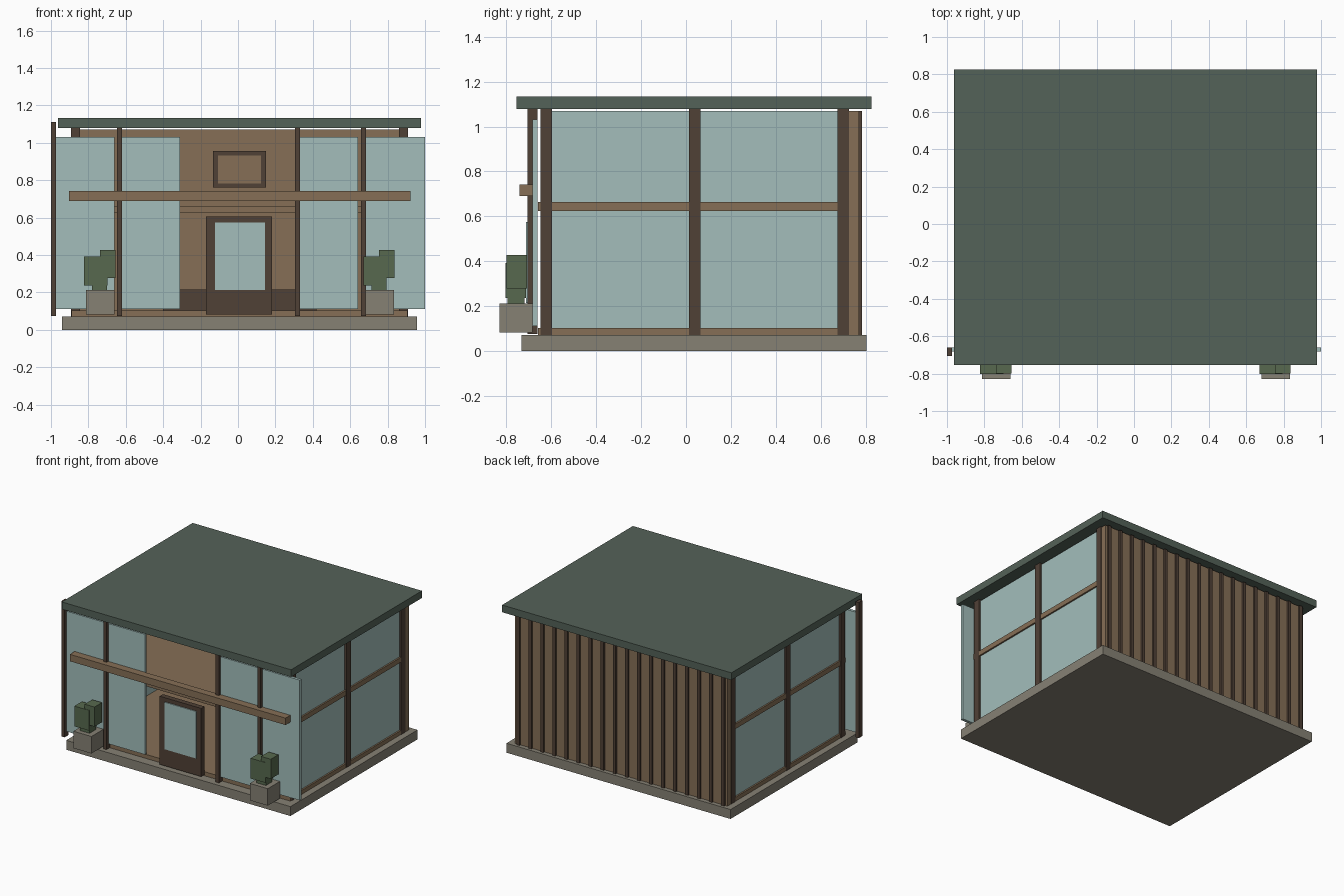
import bpy

def lin(c):
    c /= 255
    return c / 12.92 if c <= 0.04045 else ((c + 0.055) / 1.055) ** 2.4

def mat(name, r, g, b):
    m = bpy.data.materials.new(name)
    m.diffuse_color = (lin(r), lin(g), lin(b), 1)
    return m

DARK = mat("dark_wood", 80, 65, 54)
WOOD = mat("warm_wood", 134, 111, 86)
STONE = mat("stone", 134, 129, 116)
ROOF = mat("green_roof", 84, 98, 88)
GLASS = mat("pale_glass", 163, 190, 187)
LEAF = mat("leaf_green", 87, 105, 78)

def box(name, x, y, z, m):
    """Box from (min, max) pairs on each axis."""
    v = [(a, b, c) for a in x for b in y for c in z]
    f = [(0, 1, 3, 2), (4, 6, 7, 5), (0, 4, 5, 1), (2, 3, 7, 6), (0, 2, 6, 4), (1, 5, 7, 3)]
    me = bpy.data.meshes.new(name)
    me.from_pydata(v, [], f)
    me.materials.append(m)
    ob = bpy.data.objects.new(name, me)
    bpy.context.collection.objects.link(ob)
    return ob

CX, H = 0.008, 0.901   # centre and half width of the frame

# Base and roof
box("base_slab", (-0.94, 0.957), (-0.733, 0.804), (0, 0.072), STONE)
box("roof", (-0.963, 0.978), (-0.755, 0.827), (1.078, 1.133), ROOF)

# Ground floor and loft floor
for name, z in (("ground_floor", (0.072, 0.103)), ("loft_floor", (0.625, 0.663))):
    box(name, (CX - H + .003, CX + H - .003), (-0.66, 0.727), z, WOOD)

# Side walls: three posts and two glass bays each
for side, s in (("left", -1), ("right", 1)):
    xs = sorted((CX + s * H, CX + s * (H - 0.047)))
    for i, y in enumerate((-0.623, 0.039, 0.701)):
        box(f"{side}_post_{i}", xs, (y - 0.026, y + 0.026), (0.072, 1.078), DARK)
    xg = sorted((CX + s * (H - 0.015), CX + s * (H - 0.03)))
    for i, y in enumerate(((-0.597, 0.013), (0.065, 0.675))):
        box(f"{side}_glass_{i}", xg, y, (0.103, 1.07), GLASS)

# Back wall with upright battens
box("back_wall", (CX - H + .002, CX + H - .002), (0.727, 0.77), (0.072, 1.07), WOOD)
N = 18
for i in range(N):
    x = CX - 0.867 + 1.734 * i / (N - 1)
    box(f"batten_{i}", (x - 0.0125, x + 0.0125), (0.765, 0.783), (0.072, 1.07), DARK)

# Front glass panels, each with a post on its left edge
for i, (a, b) in enumerate(((-1.0, -0.66), (-0.647, -0.31), (0.305, 0.642), (0.658, 1.0))):
    box(f"front_glass_{i}", (a + 0.003, b), (-0.683, -0.661), (0.112, 1.032), GLASS)
    top = 1.112 if i == 0 else 1.078
    box(f"front_post_{i}", (a, a + 0.027), (-0.705, -0.661), (0.075, top), DARK)

# Beam across the front
box("front_beam", (-0.904, 0.922), (-0.742, -0.684), (0.69, 0.743), WOOD)

# Door with its glass pane
box("door", (-0.17, 0.182), (-0.705, -0.665), (0.083, 0.605), DARK)
box("door_pane", (-0.123, 0.144), (-0.712, -0.704), (0.214, 0.574), GLASS)

# Bench and framed panel against the back wall
box("bench", (-0.4, 0.42), (0.45, 0.727), (0.103, 0.215), DARK)
box("wall_frame", (-0.134, 0.15), (0.705, 0.727), (0.76, 0.957), DARK)
box("wall_frame_panel", (-0.107, 0.123), (0.699, 0.706), (0.783, 0.933), WOOD)

# Planters with blocky shrubs
for side, d in (("left", 0), ("right", 1.493)):
    box(f"{side}_planter", (-0.812 + d, -0.66 + d), (-0.83, -0.684), (0.083, 0.213), STONE)
    box(f"{side}_shrub_stem", (-0.78 + d, -0.70 + d), (-0.795, -0.72), (0.21, 0.30), LEAF)
    box(f"{side}_shrub_low", (-0.823 + d, -0.698 + d), (-0.803, -0.712), (0.237, 0.392), LEAF)
    box(f"{side}_shrub_high", (-0.738 + d, -0.655 + d), (-0.8, -0.709), (0.278, 0.428), LEAF)
